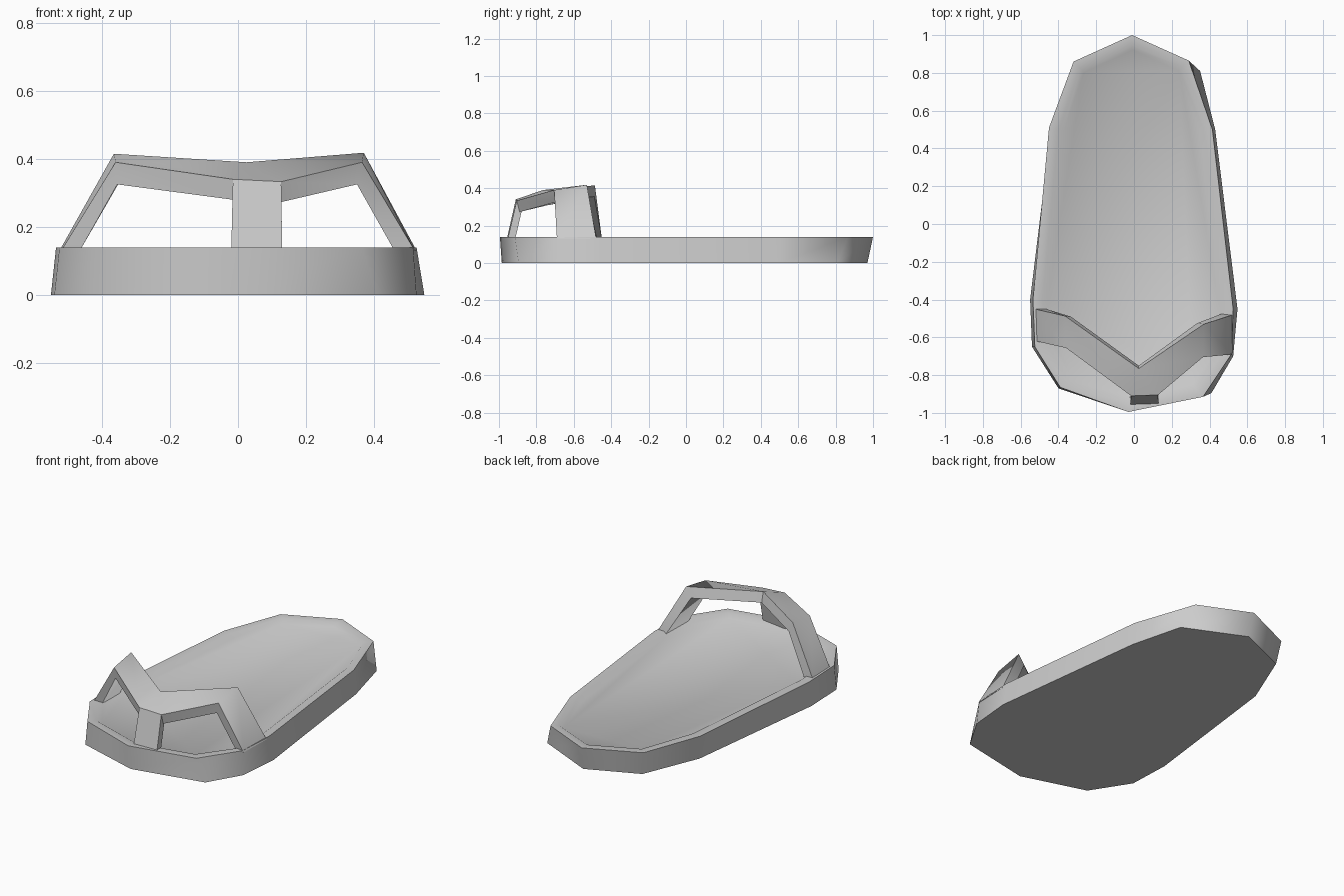
import bpy, bmesh, math


def loft(name, loops, angle=40):
    """Join matching closed loops of points into one capped solid."""
    bm = bmesh.new()
    rings = [[bm.verts.new(p) for p in loop] for loop in loops]
    n = len(rings[0])
    for a, b in zip(rings, rings[1:]):
        for i in range(n):
            j = (i + 1) % n
            bm.faces.new((a[i], a[j], b[j], b[i]))
    bm.faces.new(rings[0][::-1])
    bm.faces.new(rings[-1])
    bmesh.ops.remove_doubles(bm, verts=bm.verts, dist=1e-4)
    bmesh.ops.recalc_face_normals(bm, faces=bm.faces)
    me = bpy.data.meshes.new(name)
    bm.to_mesh(me)
    bm.free()
    ob = bpy.data.objects.new(name, me)
    bpy.context.collection.objects.link(ob)
    bpy.context.view_layer.objects.active = ob
    ob.select_set(True)
    bpy.ops.object.shade_smooth_by_angle(angle=math.radians(angle))
    ob.select_set(False)
    return ob


def at(z, pts):
    return [(x, y, z) for x, y in pts]


# Sole: twelve-sided outline with a raised rim around a shallow sunken footbed
base = [(0, .97), (-.30, .84), (-.44, .50), (-.55, -.40), (-.54, -.65), (-.40, -.87),
        (-.02, -.985), (.41, -.895), (.525, -.70), (.548, -.45), (.43, .50), (.35, .81)]
rim = [(-.01, 1.0), (-.32, .86), (-.45, .51), (-.535, -.40), (-.525, -.65), (-.39, -.865),
       (-.03, -.995), (.365, -.915), (.515, -.69), (.525, -.45), (.415, .50), (.29, .865)]
inner = [(-.01, .95), (-.285, .825), (-.40, .50), (-.485, -.40), (-.475, -.60), (-.355, -.83),
         (-.01, -.945), (.33, -.875), (.48, -.67), (.48, -.45), (.37, .50), (.255, .835)]
bed = [(x * .94, y * .97) for x, y in inner]
loft("sole", [at(0, base), at(.14, rim), at(.14, inner), at(.122, bed)], angle=65)

# Strap: band sections as outer back, outer front, inner front, inner back
strap = [
    [(-.525, -.45, .13), (-.52, -.62, .13), (-.465, -.62, .13), (-.465, -.45, .13)],
    [(-.365, -.487, .415), (-.36, -.656, .39), (-.355, -.65, .325), (-.335, -.49, .355)],
    [(.025, -.765, .39), (-.015, -.91, .34), (-.015, -.90, .28), (.025, -.75, .33)],
    [(.025, -.765, .39), (.127, -.905, .333), (.127, -.89, .273), (.025, -.75, .33)],
    [(.37, -.53, .418), (.365, -.705, .39), (.35, -.70, .325), (.335, -.525, .36)],
    [(.525, -.48, .13), (.52, -.69, .13), (.46, -.68, .13), (.465, -.475, .13)],
]
loft("strap", strap, angle=65)

# Toe post: drops from the middle of the strap to the front rim
loft("toe_post", [
    [(-.02, -.96, .12), (.13, -.955, .12), (.13, -.915, .12), (-.02, -.915, .12)],
    [(-.015, -.91, .34), (.127, -.905, .333), (.127, -.865, .335), (-.015, -.865, .34)],
], angle=25)
